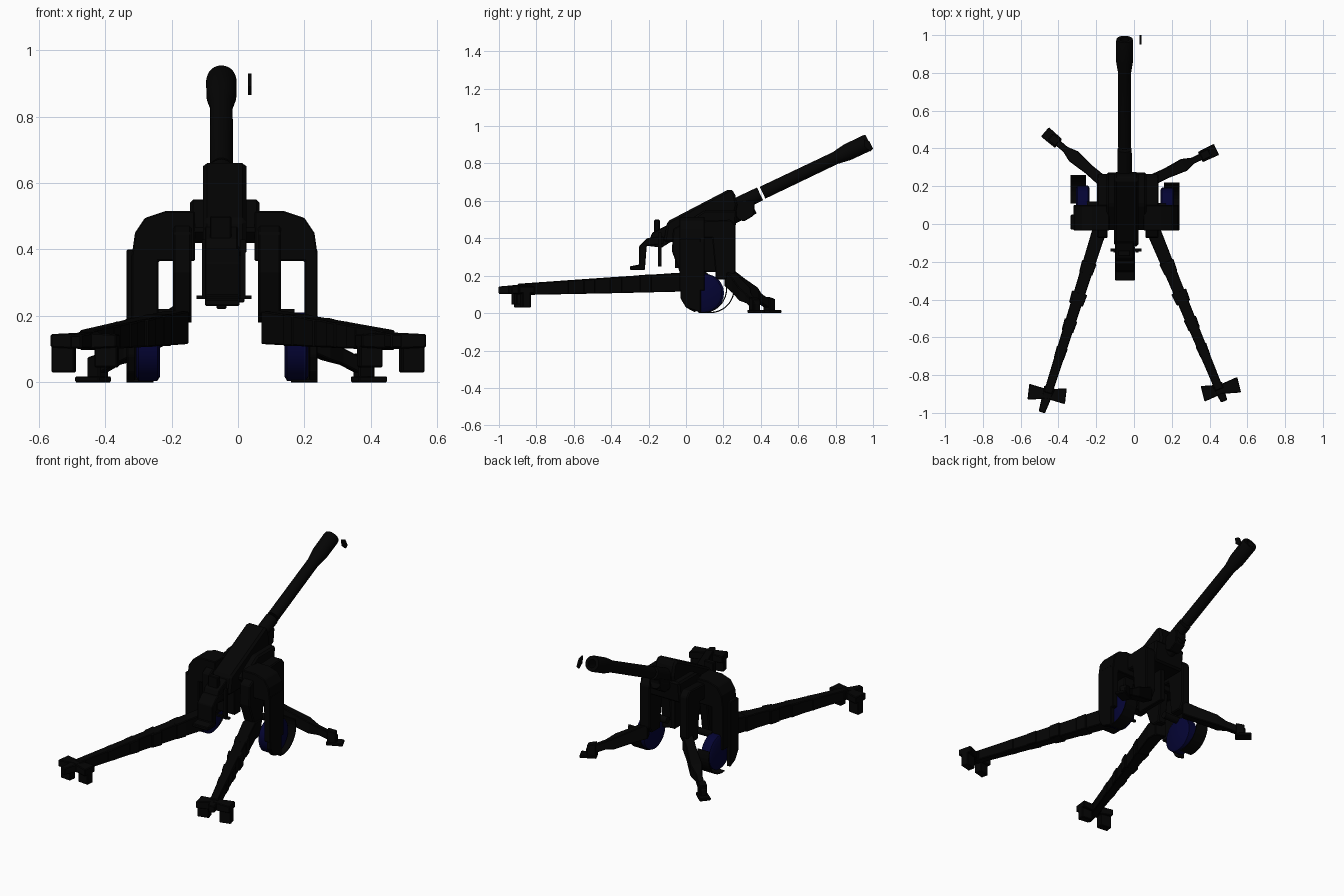
import bpy, bmesh, math
from mathutils import Vector, Matrix

if "Cube" in bpy.data.objects:
    bpy.data.objects.remove(bpy.data.objects["Cube"], do_unlink=True)


def material(name, rgb):
    m = bpy.data.materials.new(name)
    m.use_nodes = True
    m.diffuse_color = (*rgb, 1)
    m.node_tree.nodes["Principled BSDF"].inputs["Base Color"].default_value = (*rgb, 1)
    return m


BLACK = material("gunmetal black", (0.0012, 0.0012, 0.0012))
BLUE = material("dark blue", (0.0012, 0.0012, 0.034))
MID = -0.04      # centre line of the carriage
BORE = -0.05     # centre line of the barrel


def finish(name, bm, mat=BLACK, bevel=0.0, smooth=False):
    bmesh.ops.recalc_face_normals(bm, faces=bm.faces)
    me = bpy.data.meshes.new(name)
    bm.to_mesh(me)
    bm.free()
    ob = bpy.data.objects.new(name, me)
    bpy.context.collection.objects.link(ob)
    me.materials.append(mat)
    if bevel:
        mod = ob.modifiers.new("edge", "BEVEL")
        mod.width = bevel
        mod.segments = 1
    if smooth:
        bpy.ops.object.select_all(action="DESELECT")
        ob.select_set(True)
        bpy.context.view_layer.objects.active = ob
        bpy.ops.object.shade_smooth_by_angle(angle=math.radians(35))
    return ob


def bridge(bm, a, b):
    for i in range(len(a)):
        j = (i + 1) % len(a)
        bm.faces.new((a[i], a[j], b[j], b[i]))


def prism(name, pts, axis, lo, hi, bevel=0.004):
    """Extrude a profile: axis x takes (y, z) points, axis y takes (x, z)."""
    bm = bmesh.new()
    place = (lambda p, d: (d, p[0], p[1])) if axis == "x" else (lambda p, d: (p[0], d, p[1]))
    a, b = ([bm.verts.new(place(p, d)) for p in pts] for d in (lo, hi))
    bridge(bm, a, b)
    bm.faces.new(a)
    bm.faces.new(b)
    return finish(name, bm, bevel=bevel)


def box(name, x, y, z, bevel=0.004):
    return prism(name, [(y[0], z[0]), (y[1], z[0]), (y[1], z[1]), (y[0], z[1])], "x", *x, bevel)


def beam(name, stations):
    """Loft rectangles (point, width, height) along a path."""
    bm = bmesh.new()
    along = Vector(stations[-1][0]) - Vector(stations[0][0])
    side = along.cross(Vector((0, 0, 1))).normalized()
    rings = []
    for p, w, h in stations:
        rings.append([bm.verts.new(Vector(p) + side * (w / 2 * i) + Vector((0, 0, h / 2 * k)))
                      for i, k in ((-1, -1), (1, -1), (1, 1), (-1, 1))])
    for a, b in zip(rings, rings[1:]):
        bridge(bm, a, b)
    bm.faces.new(rings[0])
    bm.faces.new(rings[-1])
    return finish(name, bm, bevel=0.004)


def lathe(name, origin, direction, profile, mat=BLACK, sides=24):
    """Turn a (distance, radius) profile about an axis."""
    bm = bmesh.new()
    rot = Vector((0, 0, 1)).rotation_difference(Vector(direction)).to_matrix().to_4x4()
    mtx = Matrix.Translation(origin) @ rot
    rings = []
    for d, r in profile:
        turn = [2 * math.pi * i / sides for i in range(sides)]
        rings.append([bm.verts.new(mtx @ Vector((r * math.cos(t), r * math.sin(t), d))) for t in turn])
    for a, b in zip(rings, rings[1:]):
        bridge(bm, a, b)
    bm.faces.new(rings[0])
    bm.faces.new(rings[-1])
    return finish(name, bm, mat, smooth=True)


# Barrel with swollen, hollow muzzle
rise = math.radians(25.5)
aim = Vector((0, math.cos(rise), math.sin(rise)))
muzzle = Vector((BORE, 0.978, 0.915))
lathe("barrel", muzzle, aim, [(-0.63, 0.035), (-0.2, 0.034), (-0.13, 0.045), (-0.02, 0.046),
                              (0, 0.043), (0, 0.024), (-0.1, 0.024)])
lathe("barrel_sleeve", muzzle, aim, [(-1.15, 0.04), (-0.645, 0.038)])
lathe("recoil_cylinder", muzzle - aim * 0.95 - Vector((0, 0, 0.06)), aim, [(0, 0.032), (0.27, 0.032)])
prism("cradle_nose", [(0.25, 0.54), (0.28, 0.50), (0.31, 0.49), (0.36, 0.52), (0.37, 0.60), (0.26, 0.60)],
      "x", BORE - 0.03, BORE + 0.04)
prism("muzzle_chip", [(0.95, 0.93), (0.955, 0.89), (0.985, 0.865), (1.0, 0.88), (0.98, 0.92)],
      "x", 0.03, 0.04, 0)

# Sloping cradle and breech housing
prism("cradle", [(-0.1, 0.49), (-0.12, 0.38), (0.0, 0.38), (0.25, 0.46), (0.275, 0.58),
                 (0.26, 0.645), (0.235, 0.665)], "x", -0.105, 0.025, 0.012)
prism("cradle_saddle", [(-0.04, 0.46), (0.0, 0.42), (0.26, 0.42), (0.275, 0.55), (0.1, 0.55)],
      "x", -0.145, 0.065, 0.01)

# Breech, loading tray and hanging handles
prism("breech", [(-0.1, 0.47), (-0.18, 0.43), (-0.21, 0.36), (-0.13, 0.35), (-0.05, 0.4)],
      "x", -0.1, 0.0)
prism("loading_tray", [(-0.12, 0.41), (-0.21, 0.40), (-0.25, 0.36), (-0.25, 0.26), (-0.30, 0.25),
                       (-0.30, 0.23), (-0.22, 0.23), (-0.21, 0.36), (-0.12, 0.37)], "x", -0.1, 0.005)
box("sight", (-0.085, -0.02), (-0.17, -0.14), (0.42, 0.50))
for x in (-0.1, 0.015):
    box("breech_lever", (x - 0.008, x + 0.008), (-0.15, -0.13), (0.25, 0.43), 0)
box("cross_handle", (-0.125, 0.04), (-0.145, -0.13), (0.25, 0.262), 0)
box("lower_shield", (-0.1, 0.02), (-0.06, 0.0), (0.24, 0.45))
box("elevating_plate", (BORE - 0.015, BORE + 0.015), (0.0, 0.2), (0.22, 0.45))

# Carriage sides: each has a forked column, an arched arm and a wheel.
# Offsets (column, leg, wheel) are distances out from the centre line.
SIDES = ((-1, "right", 0.155, 0.2, 0.195, 0.10, 0.13, 0.05),
         (1, "left", 0.17, 0.24, 0.18, 0.09, 0.09, 0.08))
for side, word, column, leg, wheel, hub_y, band_y, guard_y in SIDES:
    def across(u):
        return MID + side * u

    fork = [(0.0, 0.49), (-0.07, 0.45), (-0.075, 0.33), (-0.03, 0.21), (0.0, 0.18), (0.05, 0.18),
            (0.08, 0.4), (0.14, 0.4), (0.16, 0.18), (0.24, 0.18), (0.265, 0.22), (0.265, 0.47), (0.24, 0.5)]
    prism("column_" + word, fork, "x", across(0.10), across(column), 0.006)
    arch = [(0.09, 0.515), (0.18, 0.515), (0.24, 0.495), (0.27, 0.45), (0.28, 0.38),
            (0.28, 0.12), (leg, 0.12), (leg, 0.365), (0.09, 0.365)]
    prism("arch_" + word, [(across(u), z) for u, z in arch], "y", -0.035, 0.1)
    guard = [(-0.03, 0.4), (-0.03, 0.08), (0.0, 0.03), (guard_y, 0.003), (guard_y, 0.4)]
    prism("wheel_guard_" + word, guard, "x", across(wheel + 0.073), across(wheel + 0.1))

    lathe("wheel_" + word, (across(wheel), hub_y, 0.107), (side, 0, 0),
          [(0, 0.09), (0.008, 0.103), (0.064, 0.103), (0.072, 0.09)], BLUE, 28)
    lathe("axle_" + word, (across(0.1), hub_y, 0.2), (side, 0, 0), [(0, 0.02), (0.11, 0.02)])

    # Curved mudguard behind and below the wheel
    turn = [math.radians(a) for a in range(-100, 21, 10)]
    band = [(band_y + r * math.cos(t), 0.13 + r * math.sin(t))
            for r, path in ((0.13, turn), (0.124, turn[::-1])) for t in path]
    prism("mudguard_" + word, band, "x", across(wheel + 0.02), across(wheel + 0.1), 0)

    # Trail leg with stiffeners
    root = Vector((across(0.145), -0.04, 0.165))
    tip = Vector((-0.47, -0.94, 0.125)) if side < 0 else Vector((0.47, -0.92, 0.125))
    beam("trail_" + word, [(root + Vector((0, 0.06, 0)), 0.07, 0.10), (root, 0.075, 0.10),
                           (root.lerp(tip, 0.4), 0.06, 0.085), (root.lerp(tip, 0.95), 0.045, 0.06)])
    for t, w in ((0.18, 0.08), (0.36, 0.085), (0.52, 0.07), (0.68, 0.06)):
        a, b = root.lerp(tip, t), root.lerp(tip, t + 0.07)
        beam("trail_clamp_" + word, [(a, w, 0.105 - t * 0.05), (b, w * 0.9, 0.10 - t * 0.05)])
    back = (tip - root).normalized()
    beam("towing_lug_" + word, [(tip - back * 0.08, 0.06, 0.05),
                                (tip + back * (0.06 if side < 0 else 0.02), 0.035, 0.04)])

    # Spade with two hanging blades
    c = Vector((side * 0.46, -0.90 if side < 0 else -0.875, 0.125))
    tilt = Vector((1, -0.12 if side < 0 else 0.25, 0)).normalized()
    beam("spade_bar_" + word, [(c - tilt * 0.1, 0.085, 0.04), (c, 0.05, 0.05), (c + tilt * 0.1, 0.085, 0.04)])
    for s, drop in ((side, 0.115), (-side, 0.1)):
        p = c + tilt * (s * 0.065) - Vector((0, 0, drop / 2 - 0.02))
        beam("spade_blade_" + word, [(p - tilt * 0.035, 0.045, drop), (p + tilt * 0.035, 0.045, drop)])

    # Stabiliser with ground pad
    start = Vector((across(0.13), 0.23, 0.19))
    foot = Vector((-0.445, 0.465, 0.03)) if side < 0 else Vector((0.405, 0.38, 0.03))
    beam("stabiliser_" + word, [(start, 0.06, 0.09), (start.lerp(foot, 0.25), 0.055, 0.08),
                                (start.lerp(foot, 0.55), 0.07, 0.07), (start.lerp(foot, 0.7), 0.035, 0.05),
                                (foot, 0.035, 0.05)])
    out = (foot - start)
    out.z = 0
    out.normalize()
    ground = Vector((foot.x, foot.y, 0.009))
    beam("ground_pad_" + word, [(ground - out * 0.06, 0.06, 0.018), (ground + out * 0.035, 0.065, 0.018)])
    post = Vector((foot.x, foot.y, 0.045)) - out * 0.03
    beam("pad_post_" + word, [(post - out * 0.025, 0.045, 0.085), (post + out * 0.025, 0.045, 0.06)])
